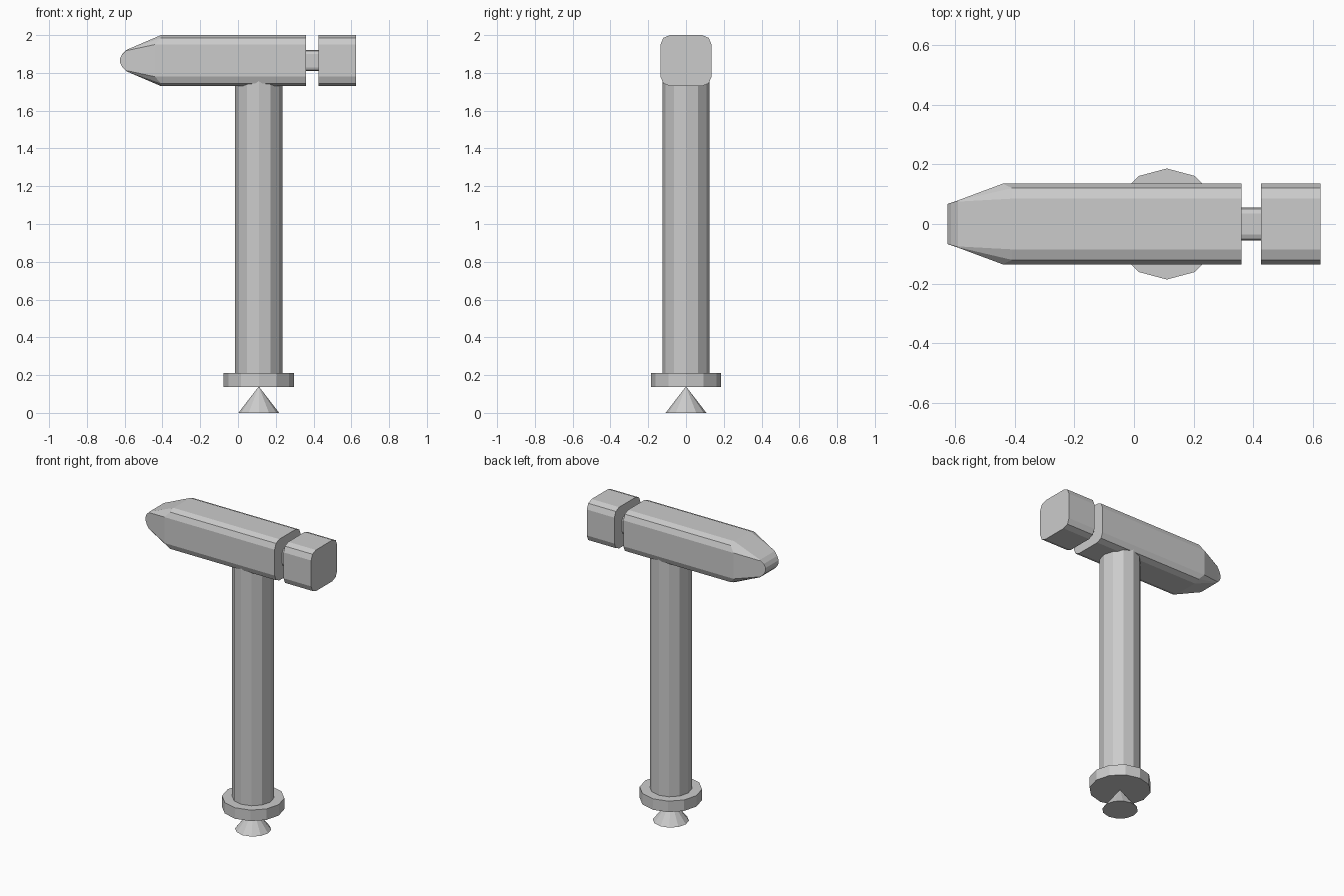
import bpy, bmesh, math

if "Cube" in bpy.data.objects:
    bpy.data.objects.remove(bpy.data.objects["Cube"])

CZ = 1.865      # head axis height
HX = 0.11       # handle axis x


def make(name, bm):
    bmesh.ops.recalc_face_normals(bm, faces=bm.faces)
    me = bpy.data.meshes.new(name)
    bm.to_mesh(me)
    bm.free()
    ob = bpy.data.objects.new(name, me)
    bpy.context.collection.objects.link(ob)
    return ob


def section(half_y, half_z, r):
    """Square with two-step rounded corners: 12 (y, z) points."""
    pts = []
    for i, (sy, sz) in enumerate([(1, 1), (-1, 1), (-1, -1), (1, -1)]):
        for k in range(3):
            a = math.radians(90 * i + 45 * k)
            pts.append((sy * (half_y - r) + r * math.cos(a),
                        sz * (half_z - r) + r * math.sin(a)))
    return pts


def loft(name, rings):
    """Skin a list of equal-length rings of (x, y, z) points and cap the ends."""
    bm = bmesh.new()
    loops = [[bm.verts.new(p) for p in ring] for ring in rings]
    n = len(loops[0])
    for a, b in zip(loops, loops[1:]):
        for i in range(n):
            bm.faces.new((a[i], a[(i + 1) % n], b[(i + 1) % n], b[i]))
    bm.faces.new(loops[0])
    bm.faces.new(loops[-1])
    return make(name, bm)


def ring(x, half_y, half_z, r):
    return [(x, y, CZ + z) for y, z in section(half_y, half_z, r)]


def post(name, z0, z1, r0, r1):
    """12-sided upright cylinder or cone on the handle axis."""
    bm = bmesh.new()
    bmesh.ops.create_cone(bm, cap_ends=True, segments=12,
                          radius1=r0, radius2=r1, depth=z1 - z0)
    bmesh.ops.remove_doubles(bm, verts=bm.verts, dist=1e-5)
    bmesh.ops.translate(bm, verts=bm.verts, vec=(HX, 0, (z0 + z1) / 2))
    return make(name, bm)


# head body with tapered peen: side points run slightly further than top points
shoulder = []
for i, (y, z) in enumerate(section(0.135, 0.135, 0.05)):
    side = abs(y) > 0.13
    shoulder.append((-0.44 if side else -0.408, y, CZ + z))
loft("hammer_head", [
    ring(0.36, 0.135, 0.135, 0.05),
    shoulder,
    ring(-0.59, 0.079, 0.057, 0.004),
    ring(-0.613, 0.071, 0.034, 0.002),
    ring(-0.625, 0.067, 0.01, 0.001),
])

# neck and striking face
loft("neck", [ring(x, 0.056, 0.056, 0.02) for x in (0.35, 0.435)])
loft("striking_face", [ring(x, 0.135, 0.135, 0.05) for x in (0.425, 0.625)])

# handle, collar and spike
post("handle", 0.20, 1.76, 0.125, 0.125)
post("collar", 0.138, 0.21, 0.186, 0.186)
post("spike", 0.0, 0.14, 0.108, 0.0)
